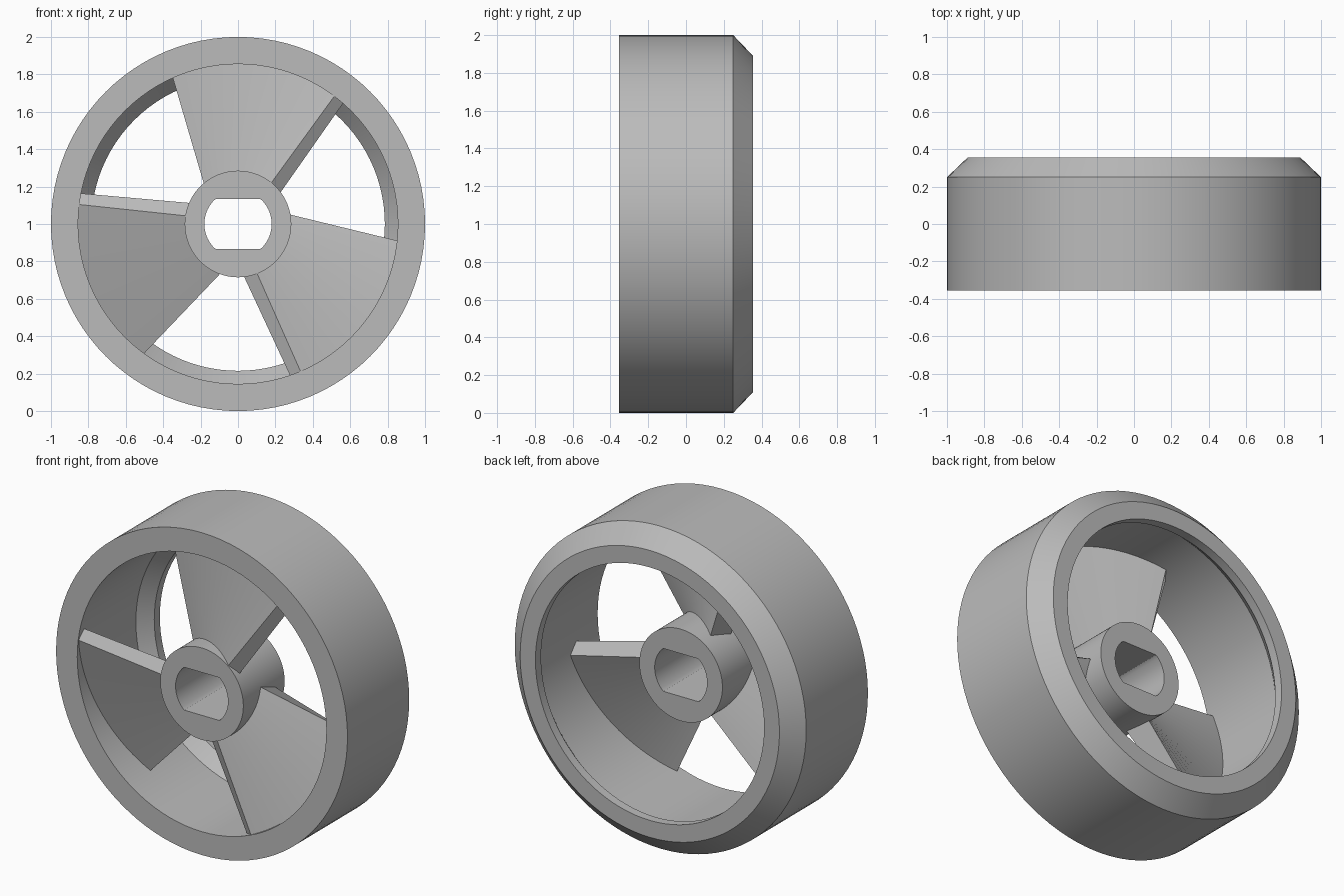
import bpy, math

cube = bpy.data.objects.get("Cube")
if cube:
    bpy.data.objects.remove(cube, do_unlink=True)

grey = bpy.data.materials.new("plain_grey")
grey.use_nodes = True
COLOUR = (0.5, 0.5, 0.5, 1)
grey.diffuse_color = COLOUR
grey.node_tree.nodes["Principled BSDF"].inputs["Base Color"].default_value = COLOUR

SEG = 96


def loft(name, loops, smooth=30):
    """Skin a closed ring of closed loops that share one vertex count."""
    n, m = len(loops[0]), len(loops)
    verts = [p for loop in loops for p in loop]
    faces = [(i * n + j, i * n + (j + 1) % n,
              (i + 1) % m * n + (j + 1) % n, (i + 1) % m * n + j)
             for i in range(m) for j in range(n)]
    return finish(name, verts, faces, smooth)


def finish(name, verts, faces, smooth):
    mesh = bpy.data.meshes.new(name)
    mesh.from_pydata(verts, [], faces)
    mesh.materials.append(grey)
    obj = bpy.data.objects.new(name, mesh)
    bpy.context.collection.objects.link(obj)
    bpy.ops.object.select_all(action='DESELECT')
    obj.select_set(True)
    bpy.context.view_layer.objects.active = obj
    bpy.ops.object.mode_set(mode='EDIT')
    bpy.ops.mesh.select_all(action='SELECT')
    bpy.ops.mesh.normals_make_consistent(inside=False)
    bpy.ops.object.mode_set(mode='OBJECT')
    bpy.ops.object.shade_smooth_by_angle(angle=math.radians(smooth))
    return obj


def polar(r, angle, y):
    return (r * math.cos(angle), y, 1 + r * math.sin(angle))


def circle(r, y):
    return [polar(r, math.tau * k / SEG, y) for k in range(SEG)]


def bore(y, r=0.18, flat=0.133):
    """Round hole with a flat at top and bottom."""
    return [(x, y, min(max(z, 1 - flat), 1 + flat)) for x, y, z in circle(r, y)]


# Rim: chamfered outside at the back, with a tapered inner lip
FRONT, BACK = -0.355, 0.355
rim_profile = [(1, FRONT), (1, 0.25), (0.89, BACK), (0.785, BACK),
               (0.785, 0.30), (0.855, 0.22), (0.855, FRONT)]
loft("rim", [circle(r, y) for r, y in rim_profile])

# Hub with a double-flat bore
HUB_BACK = 0.05
loft("hub", [circle(0.285, FRONT), circle(0.285, HUB_BACK),
             bore(HUB_BACK), bore(FRONT)])

# Blades: edges given as (angle, y) at the hub and at the rim
LEAD_FRONT = ((51, -0.35), (53, -0.35))
LEAD_BACK = ((36, -0.31), (49, -0.31))
TRAIL_FRONT = ((131, -0.18), (114, -0.14))
TRAIL_BACK = ((120, -0.04), (110, -0.07))
STEPS = 16


def blade_point(lead, trail, end, t, turn):
    (a0, y0), (a1, y1) = lead[end], trail[end]
    angle = math.radians(a0 + (a1 - a0) * t + turn)
    return polar((0.275, 0.86)[end], angle, y0 + (y1 - y0) * t)


for number in range(3):
    verts, faces = [], []
    for s in range(STEPS + 1):
        t = s / STEPS
        for lead, trail, end in ((LEAD_FRONT, TRAIL_FRONT, 0), (LEAD_FRONT, TRAIL_FRONT, 1),
                                 (LEAD_BACK, TRAIL_BACK, 1), (LEAD_BACK, TRAIL_BACK, 0)):
            verts.append(blade_point(lead, trail, end, t, -120 * number))
    for s in range(STEPS):
        for j in range(4):
            k = (j + 1) % 4
            faces.append((4 * s + j, 4 * s + k, 4 * s + 4 + k, 4 * s + 4 + j))
    last = 4 * STEPS
    faces += [(0, 1, 2, 3), (last + 3, last + 2, last + 1, last)]
    finish(f"blade_{number + 1}", verts, faces, 30)
